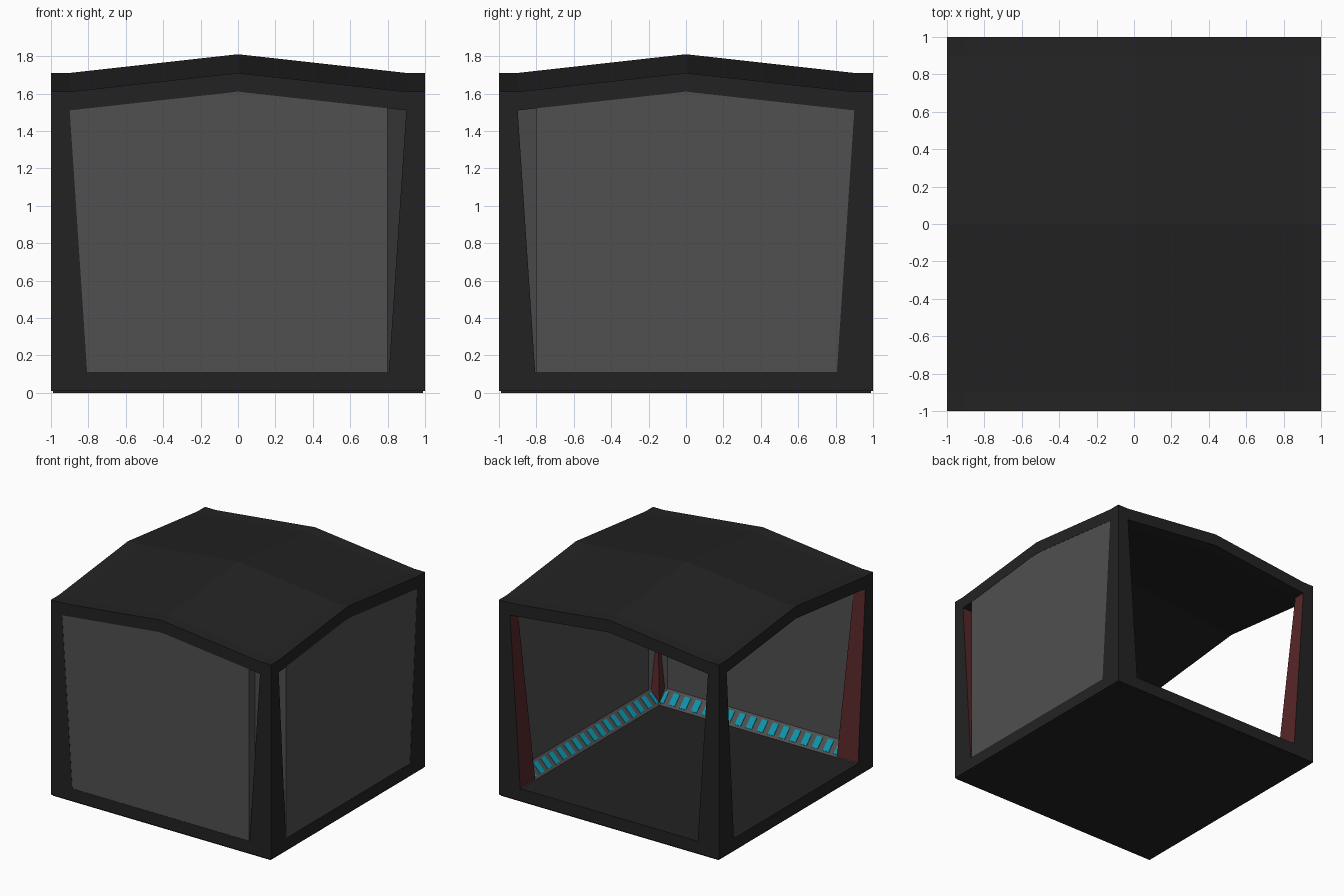
import bpy, bmesh
from mathutils import Matrix

if "Cube" in bpy.data.objects:
    bpy.data.objects.remove(bpy.data.objects["Cube"])


def material(name, rgb):
    m = bpy.data.materials.new(name)
    m.diffuse_color = (*rgb, 1)
    m.use_nodes = True
    m.node_tree.nodes["Principled BSDF"].inputs["Base Color"].default_value = m.diffuse_color
    return m


FRAME = material("charcoal frame", (0.0165, 0.0165, 0.0165))
PANEL = material("grey panel", (0.08, 0.08, 0.08))
RED = material("dark red jamb", (0.095, 0.02, 0.022))
CYAN = material("cyan light", (0.004, 0.29, 0.40))


def finish(name, bm, *mats):
    bmesh.ops.recalc_face_normals(bm, faces=bm.faces)
    me = bpy.data.meshes.new(name)
    bm.to_mesh(me)
    bm.free()
    for m in mats:
        me.materials.append(m)
    ob = bpy.data.objects.new(name, me)
    bpy.context.collection.objects.link(ob)
    return ob


def extrude(bm, pts, vec):
    """Close a planar outline into a prism along vec."""
    face = bm.faces.new([bm.verts.new(p) for p in pts])
    top = bmesh.ops.extrude_face_region(bm, geom=[face])["geom"]
    bmesh.ops.translate(bm, vec=vec, verts=[v for v in top if isinstance(v, bmesh.types.BMVert)])


def box(name, half, z0, z1, mat):
    bm = bmesh.new()
    extrude(bm, [(-half, -half, z0), (half, -half, z0), (half, half, z0), (-half, half, z0)], (0, 0, z1 - z0))
    return finish(name, bm, mat)


# Floor slab and the thin foot plate below it
box("foot_plate", 0.99, 0, 0.012, FRAME)
box("floor_slab", 1.0, 0.01, 0.11, FRAME)

# Tapered corner posts, red on the two faces turned to the openings
for sx, sy, label in ((-1, -1, "front_left"), (1, -1, "front_right"), (-1, 1, "back_left"), (1, 1, "back_right")):
    bm = bmesh.new()
    rings = []
    for z, w in ((0.01, 0.2), (1.53, 0.0987)):
        a, b = 1.0, 1.0 - w
        rings.append([bm.verts.new((sx * x, sy * y, z)) for x, y in ((a, a), (b, a), (b, b), (a, b))])
    bm.faces.new(rings[0])
    bm.faces.new(rings[1])
    for i in range(4):
        j = (i + 1) % 4
        f = bm.faces.new((rings[0][i], rings[0][j], rings[1][j], rings[1][i]))
        f.material_index = 1 if i in (1, 2) else 0
    finish(label + "_post", bm, FRAME, RED)

# Faceted roof shell: rises to each edge middle and again to the centre
grid = (-1, -0.9, 0, 0.9, 1)
rise = (0, 0, 0.1, 0, 0)
bm = bmesh.new()
layers = []
for base in (1.51, 1.61):
    layers.append([[bm.verts.new((x, y, base + rise[i] + rise[j])) for j, y in enumerate(grid)]
                   for i, x in enumerate(grid)])
low, high = layers
for v in (low, high):
    for i in range(4):
        for j in range(4):
            bm.faces.new((v[i][j], v[i + 1][j], v[i + 1][j + 1], v[i][j + 1]))
for k in range(4):
    for e in (0, 4):
        bm.faces.new((low[k][e], low[k + 1][e], high[k + 1][e], high[k][e]))
        bm.faces.new((low[e][k], low[e][k + 1], high[e][k + 1], high[e][k]))
finish("roof", bm, FRAME)

# Two walls on the front and right, joined by a recessed diagonal corner
o = 0.998
outline = [(-o, -o), (0.8, -o), (0.8, -0.92), (0.92, -0.8), (o, -0.8),
           (o, o), (0.9, o), (0.9, -0.8), (0.8, -0.9), (-o, -0.9)]
bm = bmesh.new()
extrude(bm, [(x, y, 0.105) for x, y in outline], (0, 0, 1.502))
finish("corner_walls", bm, PANEL)

# Sloped skirting inside each wall, carrying a row of light stripes
to_right = Matrix(((0, -1, 0, 0), (1, 0, 0, 0), (0, 0, 1, 0), (0, 0, 0, 1)))
for label, flip in (("front", False), ("right", True)):
    bm = bmesh.new()
    s = -1 if flip else 1
    extrude(bm, [(-0.99 * s if not flip else 0.99, -0.8, 0.108), (-0.99 * s if not flip else 0.99, -0.9, 0.21),
                 (-0.99 * s if not flip else 0.99, -0.9, 0.108)], (s * 1.79, 0, 0))
    skirting = finish(label + "_skirting", bm, PANEL)
    bm = bmesh.new()
    for k in range(17):
        x = -0.8 + 0.1 * k - 0.027
        extrude(bm, [(x, -0.815, 0.125), (x + 0.054, -0.815, 0.125), (x + 0.054, -0.885, 0.195),
                     (x, -0.885, 0.195)], (0, 0.003, 0.003))
    lights = finish(label + "_light_stripes", bm, CYAN)
    if flip:
        # Quarter turn places the run along the right wall
        for ob in (skirting, lights):
            ob.data.transform(to_right)
            if ob is skirting:
                ob.data.transform(Matrix.Translation((0, 0, 0)))

# Small sloped facet where the two skirtings meet
bm = bmesh.new()
for p in ((0.8, -0.8, 0.108), (0.8, -0.9, 0.21), (0.9, -0.8, 0.21), (0.8, -0.9, 0.108), (0.9, -0.8, 0.108)):
    bm.verts.new(p)
bmesh.ops.convex_hull(bm, input=bm.verts)
finish("skirting_corner", bm, PANEL)
